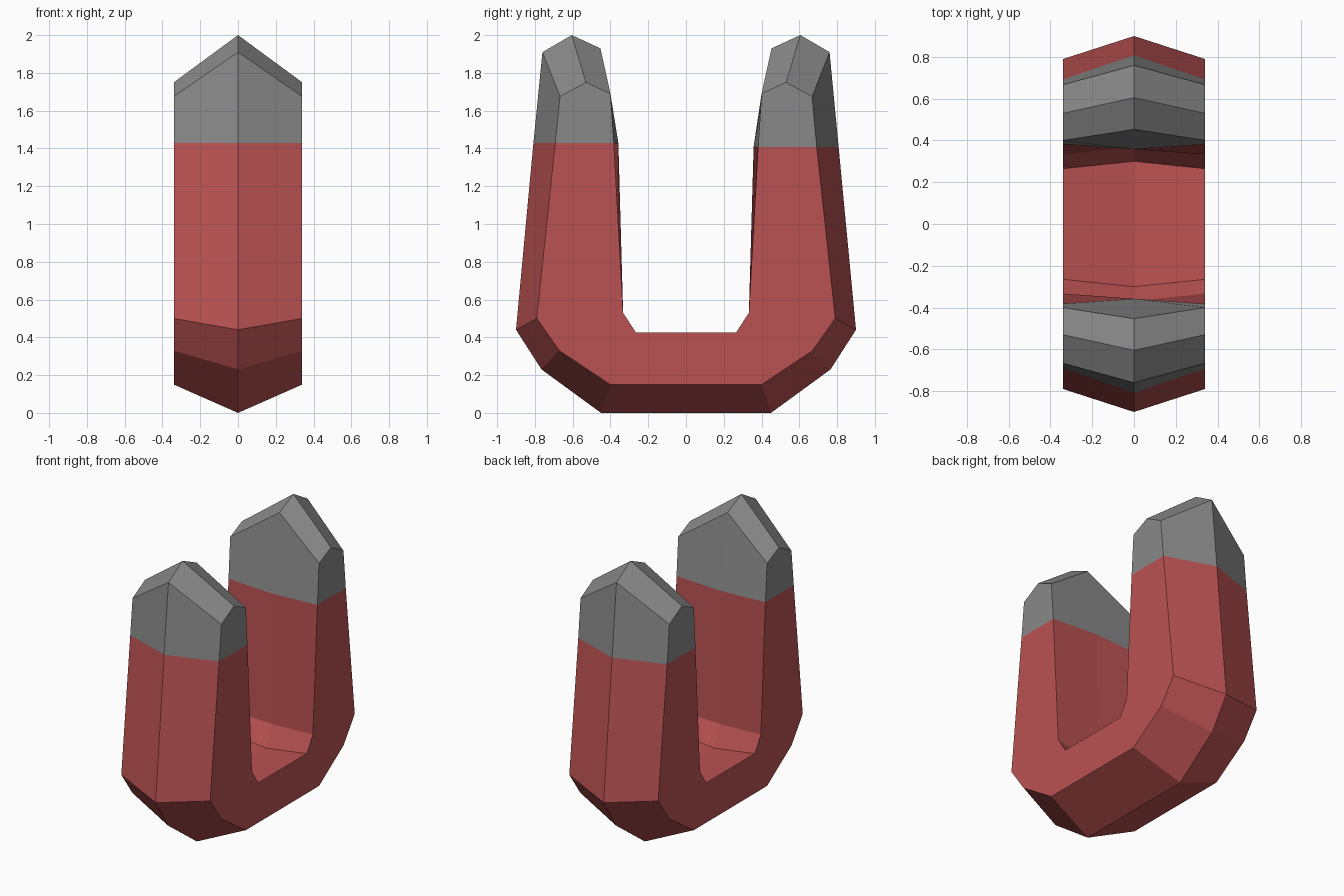
import bpy

if "Cube" in bpy.data.objects:
    bpy.data.objects.remove(bpy.data.objects["Cube"])

HALF_WIDTH = 0.34
SEAM = 1.408  # height where the red body meets the grey pole tips


def material(name, color):
    mat = bpy.data.materials.new(name)
    mat.diffuse_color = color
    mat.use_nodes = True
    mat.node_tree.nodes["Principled BSDF"].inputs["Base Color"].default_value = mat.diffuse_color
    return mat


def mirrored(profile):
    # Opposite arm: flip y, keep winding; the seam sits slightly higher there
    return [(-y, z + 0.02 if z == SEAM else z) for y, z in reversed(profile)]


def ridged_solid(name, rim, ridge, open_strips, mat):
    # Flat sides follow the rim profile, the perimeter bulges to the ridge at x = 0
    n = len(rim)
    verts = ([(HALF_WIDTH, y, z) for y, z in rim]
             + [(0, y, z) for y, z in ridge]
             + [(-HALF_WIDTH, y, z) for y, z in rim])
    faces = [list(range(n)), list(reversed(range(2 * n, 3 * n)))]
    for i in range(n):
        if i in open_strips:
            continue
        j = (i + 1) % n
        for base in (0, n):
            faces.append([base + j, base + i, base + n + i, base + n + j])
    mesh = bpy.data.meshes.new(name)
    mesh.from_pydata(verts, [], faces)
    mesh.materials.append(mat)
    mesh.update()
    obj = bpy.data.objects.new(name, mesh)
    bpy.context.collection.objects.link(obj)
    return obj


red = material("red_paint", (0.50, 0.085, 0.085, 1))
grey = material("bare_metal", (0.25, 0.25, 0.25, 1))

# Red U-shaped body: outer bottom, up to the seam, down the inside to the floor
body_rim = [(0.40, 0.15), (0.67, 0.33), (0.79, 0.50), (0.692, SEAM),
            (0.382, SEAM), (0.333, 0.53), (0.265, 0.425)]
body_ridge = [(0.45, 0.0), (0.765, 0.23), (0.90, 0.44), (0.808, SEAM),
              (0.358, SEAM), (0.37, 0.50), (0.30, 0.36)]
ridged_solid("magnet_body", body_rim + mirrored(body_rim),
             body_ridge + mirrored(body_ridge), {3, 9}, red)

# Grey pole tips with faceted, gabled tops
tip_rim = [(0.692, SEAM), (0.667, 1.675), (0.53, 1.75), (0.40, 1.69), (0.382, SEAM)]
tip_ridge = [(0.808, SEAM), (0.76, 1.91), (0.605, 2.0), (0.453, 1.93), (0.358, SEAM)]
ridged_solid("pole_tip_back", tip_rim, tip_ridge, {4}, grey)
ridged_solid("pole_tip_front", mirrored(tip_rim), mirrored(tip_ridge), {4}, grey)
